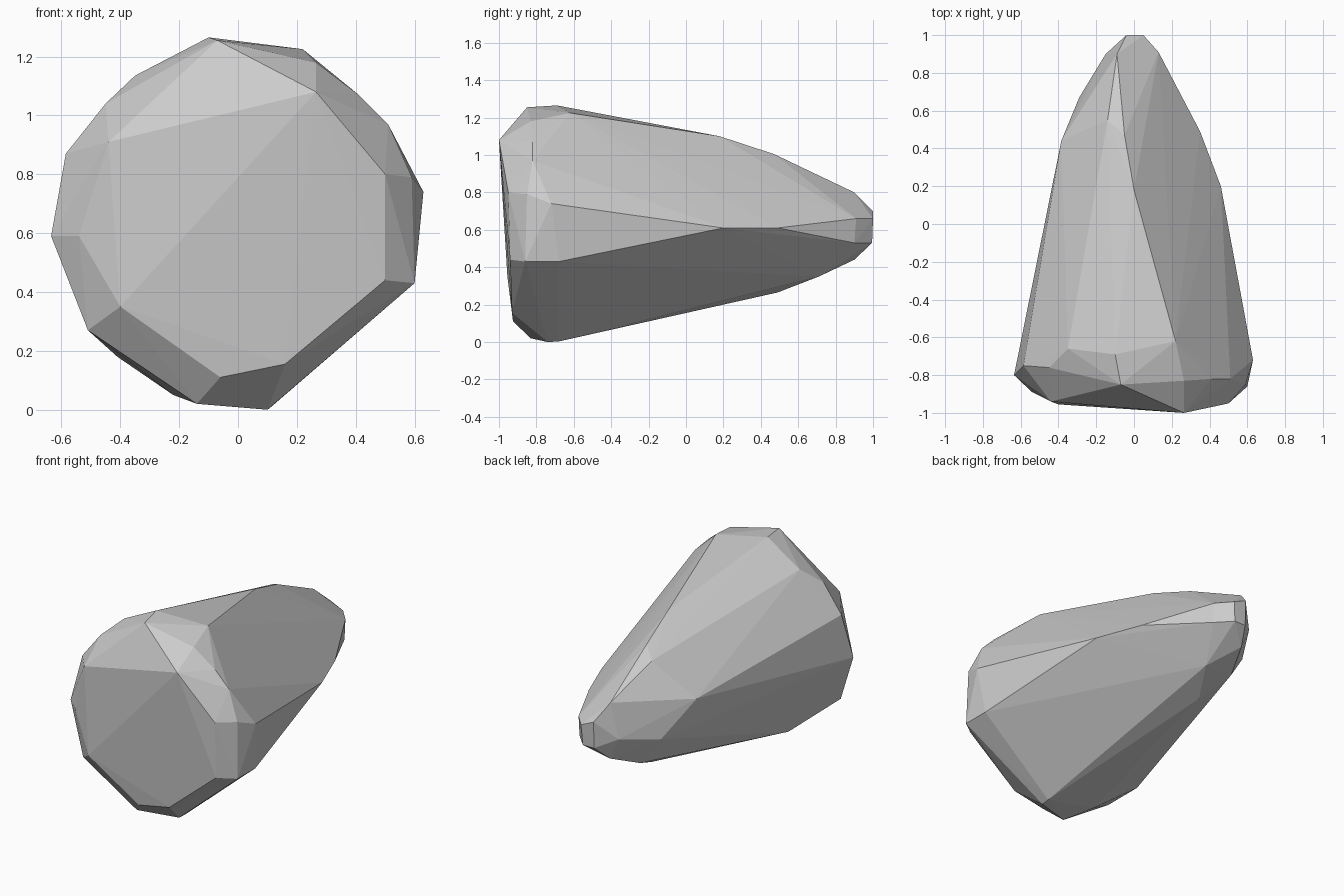
import bpy, bmesh

# Key corners of the faceted boulder, section by section; the convex hull gives its facets
blunt_front = [(.265, -1, 1.08), (.5, -.95, .8), (.5, -.94, .44), (.16, -.93, .155),
               (-.06, -.925, .11), (-.4, -.955, .35), (-.54, -.89, .59), (-.44, -.94, .91)]
bevel_ring = [(-.12, -.88, 1.14), (-.07, -.85, 1.255), (.265, -.83, 1.18), (.41, -.82, 1.07),
              (.51, -.82, .97), (.59, -.85, .79), (.6, -.86, .43), (.1, -.74, .0),
              (-.14, -.83, .02), (-.51, -.85, .27)]
widest_ring = [(-.1, -.69, 1.265), (.22, -.62, 1.225), (.63, -.72, .74), (.6, -.68, .43),
               (.105, -.68, .003), (-.22, -.65, .05), (-.41, -.46, .18), (-.635, -.8, .59),
               (-.585, -.75, .87), (-.45, -.76, 1.04), (-.35, -.66, 1.135)]
taper = [(0, .18, 1.1), (-.05, .47, 1.005), (-.14, .55, .95), (.46, .2, .61), (.35, .49, .61),
         (-.385, .44, .73), (-.29, .67, .53), (-.1, .49, .265), (.03, .71, .35), (-.17, .71, .36)]
tip = [(-.09, .9, .8), (.13, .91, .66), (.13, .9, .53), (-.09, .9, .44), (-.15, .9, .58),
       (-.04, 1, .7), (.05, 1, .66), (.04, .995, .53), (-.04, .995, .53)]

bm = bmesh.new()
for section in (blunt_front, bevel_ring, widest_ring, taper, tip):
    for co in section:
        bm.verts.new(co)
hull = bmesh.ops.convex_hull(bm, input=bm.verts[:])
# Remove corners that fell inside the hull
bmesh.ops.delete(bm, geom=[v for v in bm.verts if not v.link_faces], context='VERTS')
bmesh.ops.recalc_face_normals(bm, faces=bm.faces[:])

mesh = bpy.data.meshes.new("boulder")
bm.to_mesh(mesh)
bm.free()
boulder = bpy.data.objects.new("boulder", mesh)
bpy.context.collection.objects.link(boulder)
